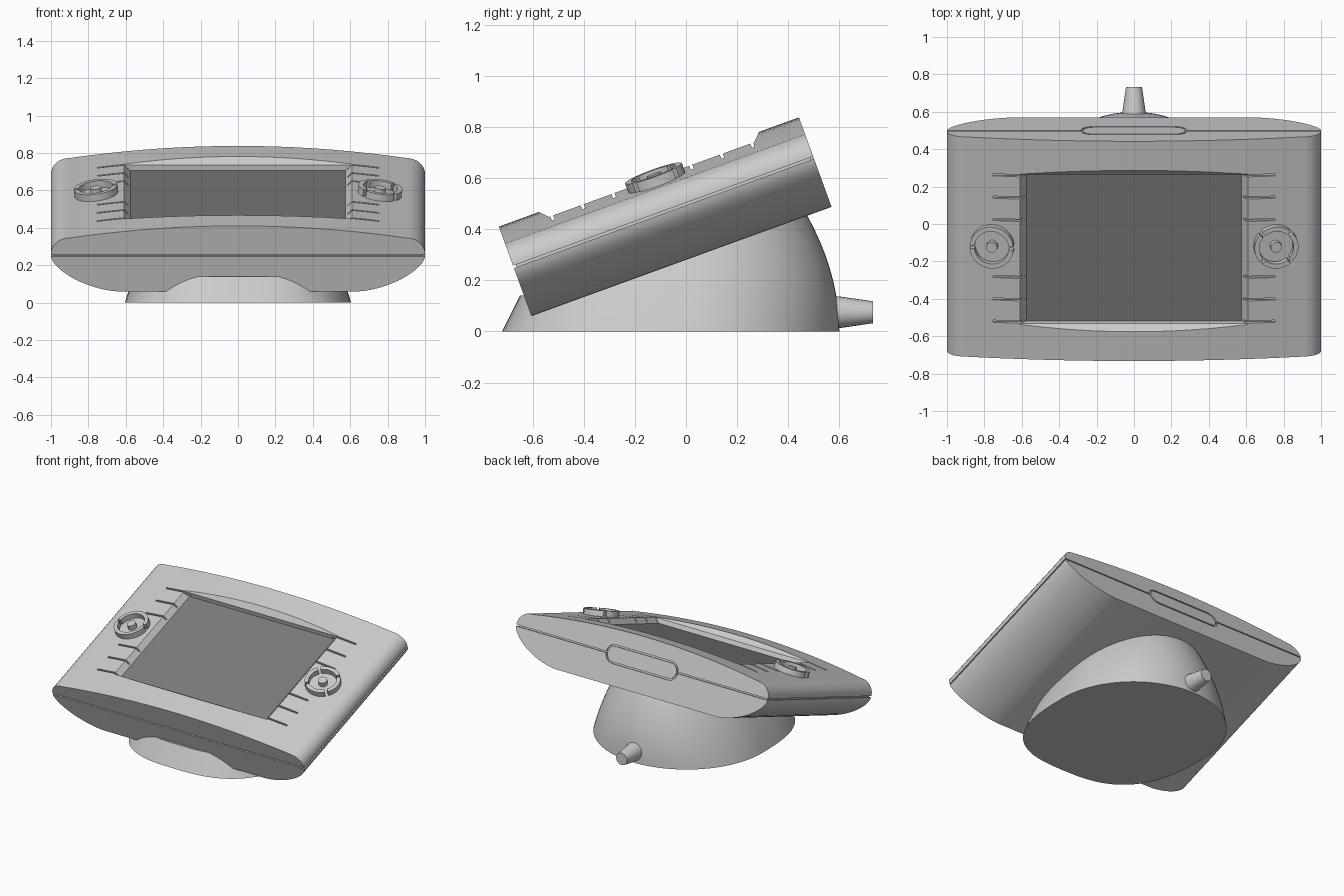
import bpy, bmesh, math
from mathutils import Matrix

if "Cube" in bpy.data.objects:
    bpy.data.objects.remove(bpy.data.objects["Cube"])

# Tilted body frame: x across, u up the slope, w away from the underside
TILT = Matrix.Translation((0, -0.605, 0.06)) @ Matrix.Rotation(math.radians(20), 4, 'X')
L = 1.25
SEAM = 0.205
ALONG_X = lambda p, q, t: (t, p, q)
ALONG_Y = lambda p, q, t: (p, t, q)
ALONG_Z = lambda p, q, t: (p, q, t)


def loft(name, rings, matrix=Matrix()):
    """Skin a stack of equal-length rings and cap both ends."""
    bm = bmesh.new()
    vs = [[bm.verts.new(co) for co in r] for r in rings]
    n = len(rings[0])
    for a, b in zip(vs, vs[1:]):
        for i in range(n):
            bm.faces.new((a[i], a[(i + 1) % n], b[(i + 1) % n], b[i]))
    bm.faces.new(vs[0])
    bm.faces.new(vs[-1])
    bmesh.ops.recalc_face_normals(bm, faces=bm.faces)
    me = bpy.data.meshes.new(name)
    bm.to_mesh(me)
    bm.free()
    me.transform(matrix)
    ob = bpy.data.objects.new(name, me)
    bpy.context.collection.objects.link(ob)
    return ob


def prism(name, pts, axis, a, b, matrix=TILT):
    return loft(name, [[axis(p, q, t) for p, q in pts] for t in (a, b)], matrix)


def rect(x0, x1, y0, y1):
    return [(x0, y0), (x1, y0), (x1, y1), (x0, y1)]


def arc(r, a0, a1, n, cx=0, cy=0):
    return [(cx + r * math.cos(math.radians(a0 + (a1 - a0) * i / n)),
             cy + r * math.sin(math.radians(a0 + (a1 - a0) * i / n))) for i in range(n + 1)]


def cut(target, cutter):
    m = target.modifiers.new("cut", 'BOOLEAN')
    m.operation, m.solver, m.object = 'DIFFERENCE', 'EXACT', cutter
    bpy.context.view_layer.objects.active = target
    bpy.ops.object.modifier_apply(modifier=m.name)


def mirrored(half):
    return half + [(-x, w) for x, w in reversed(half) if x > 1e-6]


def crown(x):
    return 0.373 - 0.085 * x * x


# Upper shell: crowned top with rounded shoulders
half = [(x / 10, crown(x / 10)) for x in range(0, 9)]
for i in range(9):
    a = math.pi / 2 * (1 - i / 8)
    half.append((0.9 + 0.1 * math.cos(a), 0.215 + (crown(0.9) - 0.215) * math.sin(a)))
half.append((1.0, SEAM + 0.005))
upper = prism("upper_shell", mirrored(half), ALONG_Y, 0, L)

# Lower shell: flat underside with swept-up flanks
half = []
for i in range(13):
    a = math.pi / 2 * i / 12
    half.append((0.64 + 0.36 * math.sin(a) ** (2 / 1.6),
                 0.2 - 0.2 * math.cos(a) ** (2 / 1.6) if i < 12 else 0.2))
lower = prism("lower_shell", mirrored(half), ALONG_Y, 0, L)

# Core visible inside the seam
prism("seam_core", rect(-0.988, 0.988, 0.17, 0.24), ALONG_Y, 0.012, L - 0.012)

# Cutters
cutters = []
opening = loft("opening_cutter", [[(x, u, w) for x, u in rect(-hx, hx, u0, u1)] for w, hx, u0, u1 in (
    (0.305, 0.575, 0.205, 1.045), (0.338, 0.605, 0.200, 1.048), (0.385, 0.648, 0.155, 1.097))], TILT)
cut(upper, opening)
cutters.append(opening)
for s in (-1, 1):
    for u in (0.209, 0.336, 0.464, 0.788, 0.915, 1.042):
        slit = prism("slit_cutter", rect(s * 0.56, s * 0.755, u - 0.006, u + 0.006), ALONG_Z, 0.316, 0.4)
        cut(upper, slit)
        cutters.append(slit)


def stadium(hx, r):
    return arc(r, -90, 90, 12, hx - r, SEAM) + arc(r, 90, 270, 12, r - hx, SEAM)


# Connector cover on the rear face, framed by a groove
pocket = prism("pocket_cutter", stadium(0.285, 0.063), ALONG_Y, L - 0.010, L + 0.05)
cut(upper, pocket)
cut(lower, pocket)
cutters.append(pocket)
prism("rear_cover", stadium(0.274, 0.052), ALONG_Y, L - 0.05, L)

# Screen
screen = prism("screen", rect(-0.576, 0.576, 0.204, 1.046), ALONG_Z, 0.300, 0.307)
mat = bpy.data.materials.new("dark_glass")
mat.diffuse_color = (0.2, 0.2, 0.2, 1)
mat.use_nodes = True
mat.node_tree.nodes["Principled BSDF"].inputs["Base Color"].default_value = mat.diffuse_color
screen.data.materials.append(mat)

# Dials: left ring in two halves, right ring in four, hub in each
for side, s, count, start in (("left", -1, 2, 0), ("right", 1, 4, 45)):
    x = 0.757
    m = (TILT @ Matrix.Translation((s * x, 0.64, crown(x)))
         @ Matrix.Rotation(s * math.atan(0.17 * x), 4, 'Y'))
    span = 360 / count
    for k in range(count):
        a0, a1 = start + k * span + 5, start + (k + 1) * span - 5
        n = int(span / 7.5)
        prism(f"{side}_dial_segment", arc(0.118, a0, a1, n) + arc(0.092, a1, a0, n),
              ALONG_Z, -0.02, 0.038, m)
    prism(f"{side}_dial_hub", arc(0.03, 0, 345, 23), ALONG_Z, -0.02, 0.034, m)

# Stand: round at the back, squarer and longer at the front, tapering upward
rings = []
for k in range(13):
    z = 0.05 * k
    hx, back, front = 0.605 - 0.3 * z - 0.3 * z * z, 0.6 - 0.61 * z * z, 0.72 - 0.5 * z
    ring = []
    for i in range(72):
        c, s = math.cos(math.tau * i / 72), math.sin(math.tau * i / 72)
        e = 1 if s >= 0 else 2 / 2.8
        ring.append((hx * math.copysign(abs(c) ** e, c),
                     (back if s >= 0 else front) * math.copysign(abs(s) ** e, s), z))
    rings.append(ring)
stand = loft("stand", rings)
wedge = prism("stand_cutter", [(-1, 0.14), (-0.495, 0.14), (0.8, 0.611), (0.8, 1), (-1, 1)],
              ALONG_X, -1, 1, Matrix())
cut(stand, wedge)
cutters.append(wedge)

# Cable strain relief
loft("cable_sleeve", [[(x, y, 0.075 + z) for x, z in arc(r, 0, 345, 23)]
                      for y, r in ((0.55, 0.066), (0.60, 0.062), (0.732, 0.043))])

for c in cutters:
    bpy.data.objects.remove(c)
for ob in bpy.context.collection.objects:
    ob.select_set(True)
    bpy.context.view_layer.objects.active = ob
bpy.ops.object.shade_smooth_by_angle(angle=math.radians(25))
